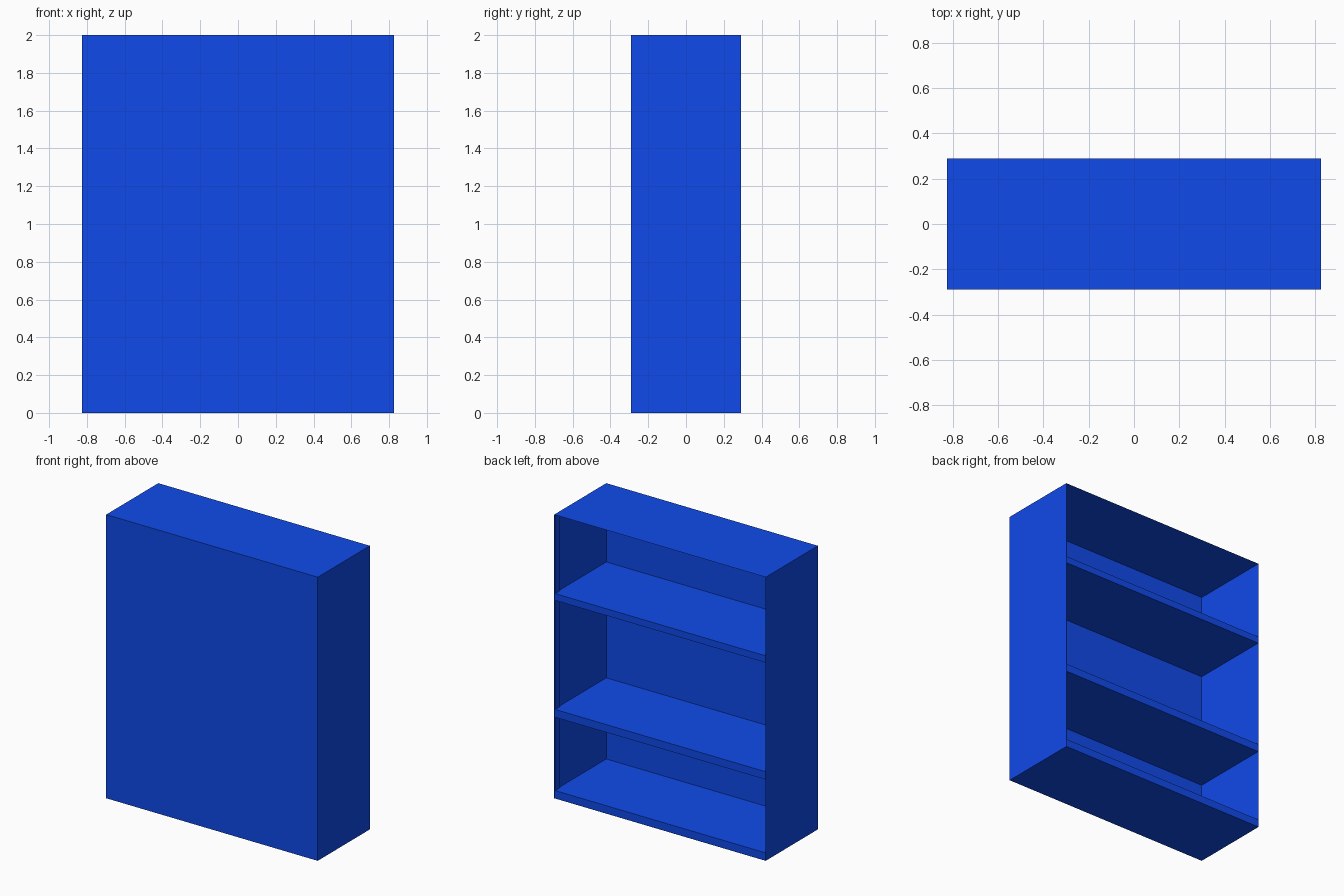
import bpy, bmesh

if "Cube" in bpy.data.objects:
    bpy.data.objects.remove(bpy.data.objects["Cube"])

W, D, H = 1.65, 0.58, 2.0

blue = bpy.data.materials.new("blue")
blue.diffuse_color = (0.005, 0.068, 0.82, 1)
blue.use_nodes = True
blue.node_tree.nodes["Principled BSDF"].inputs["Base Color"].default_value = blue.diffuse_color


def box(name, x, y, z, open_back=False):
    """Box from (min, max) ranges, optionally without its +y face."""
    bm = bmesh.new()
    bmesh.ops.create_cube(bm, size=1)
    for v in bm.verts:
        v.co = [r[0] if c < 0 else r[1] for c, r in zip(v.co, (x, y, z))]
    if open_back:
        bm.normal_update()
        faces = [f for f in bm.faces if f.normal.y > 0.9]
        bmesh.ops.delete(bm, geom=faces, context='FACES_ONLY')
    me = bpy.data.meshes.new(name)
    bm.to_mesh(me)
    bm.free()
    me.materials.append(blue)
    ob = bpy.data.objects.new(name, me)
    bpy.context.collection.objects.link(ob)
    return ob


# thin-walled case, open at the back
box("case", (-W / 2, W / 2), (-D / 2, D / 2), (0, H), open_back=True)

# full-depth shelves, set just inside the thin walls
e = 0.001
for name, z0, z1 in (("bottom_shelf", e, 0.056),
                     ("lower_shelf", 0.573, 0.628),
                     ("upper_shelf", 1.397, 1.445)):
    box(name, (-W / 2 + e, W / 2 - e), (-D / 2 + e, D / 2), (z0, z1))

# slim edge strip inside one side wall
box("edge_strip", (W / 2 - 0.008, W / 2 - e), (D / 2 - 0.055, D / 2 - e), (0.056, H - e))
